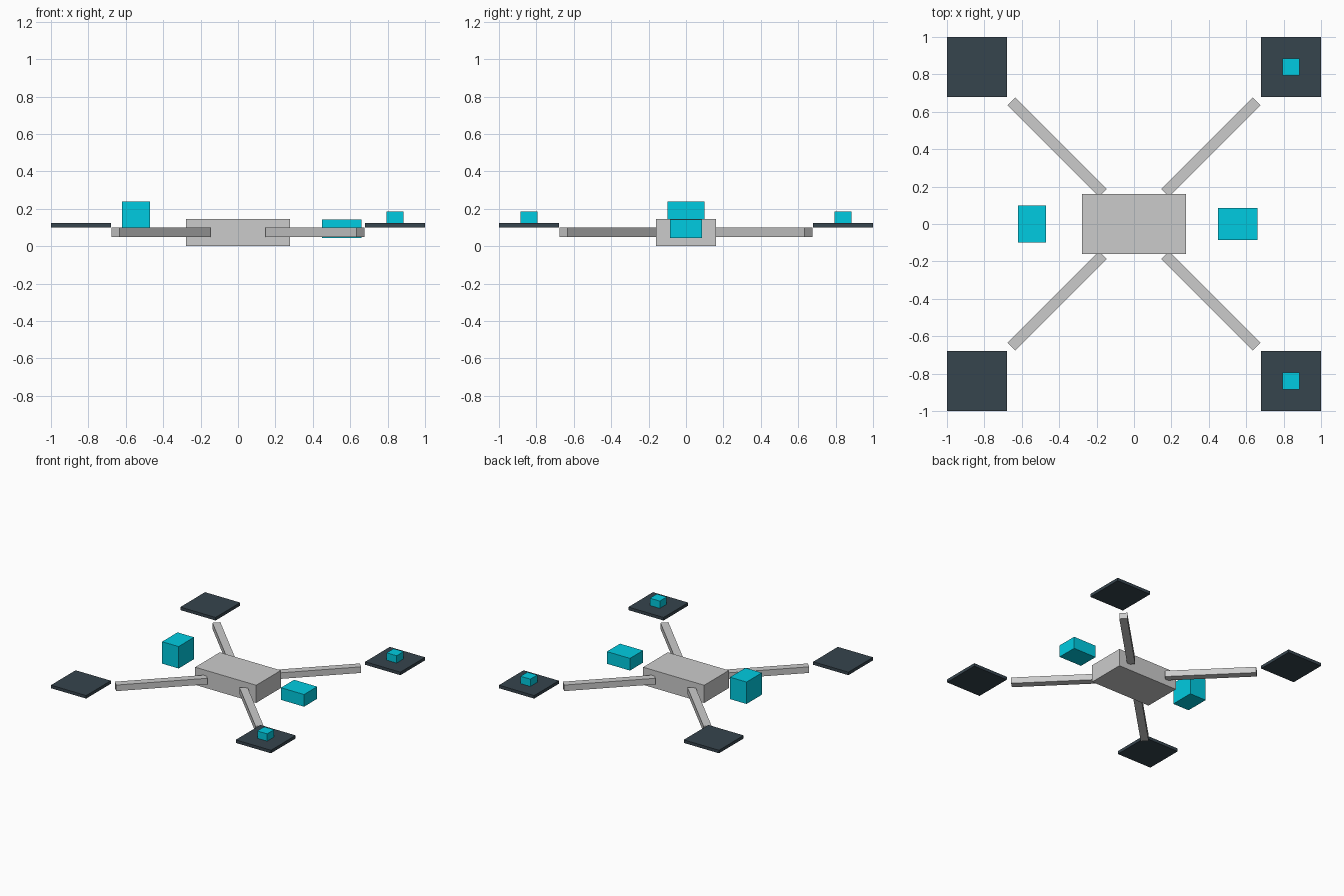
import bpy
from math import radians

if "Cube" in bpy.data.objects:
    bpy.data.objects.remove(bpy.data.objects["Cube"])


def material(name, rgb):
    m = bpy.data.materials.new(name)
    m.diffuse_color = (*rgb, 1)
    m.use_nodes = True
    m.node_tree.nodes["Principled BSDF"].inputs["Base Color"].default_value = m.diffuse_color
    return m


dark = material("dark_slate", (0.037, 0.058, 0.075))
cyan = material("cyan", (0.0, 0.6, 0.75))


def box(name, centre, size, mat=None, turn=0):
    bpy.ops.mesh.primitive_cube_add(size=1, location=centre, rotation=(0, 0, radians(turn)))
    ob = bpy.context.object
    ob.name = name
    ob.scale = size
    bpy.ops.object.transform_apply(location=False, rotation=False, scale=True)
    if mat:
        ob.data.materials.append(mat)
    return ob


# Central hull
box("body", (0, 0, 0.0725), (0.555, 0.32, 0.145))

# Diagonal arms and square rotor plates at the four corners
for sx, side in ((-1, "left"), (1, "right")):
    for sy, end in ((-1, "front"), (1, "back")):
        tag = f"{end}_{side}"
        box(f"arm_{tag}", (sx * 0.411, sy * 0.411, 0.075), (0.69, 0.06, 0.05), turn=45 * sx * sy)
        box(f"rotor_plate_{tag}", (sx * 0.84, sy * 0.84, 0.1125), (0.32, 0.32, 0.025), dark)

# Small lights on the right-hand plates
for sy, end in ((-1, "front"), (1, "back")):
    box(f"plate_light_{end}", (0.84, sy * 0.84, 0.155), (0.09, 0.09, 0.06), cyan)

# Floating pods either side of the hull
box("pod_left", (-0.545, 0, 0.15), (0.15, 0.20, 0.18), cyan)
box("pod_right", (0.555, 0, 0.0925), (0.21, 0.17, 0.10), cyan)
